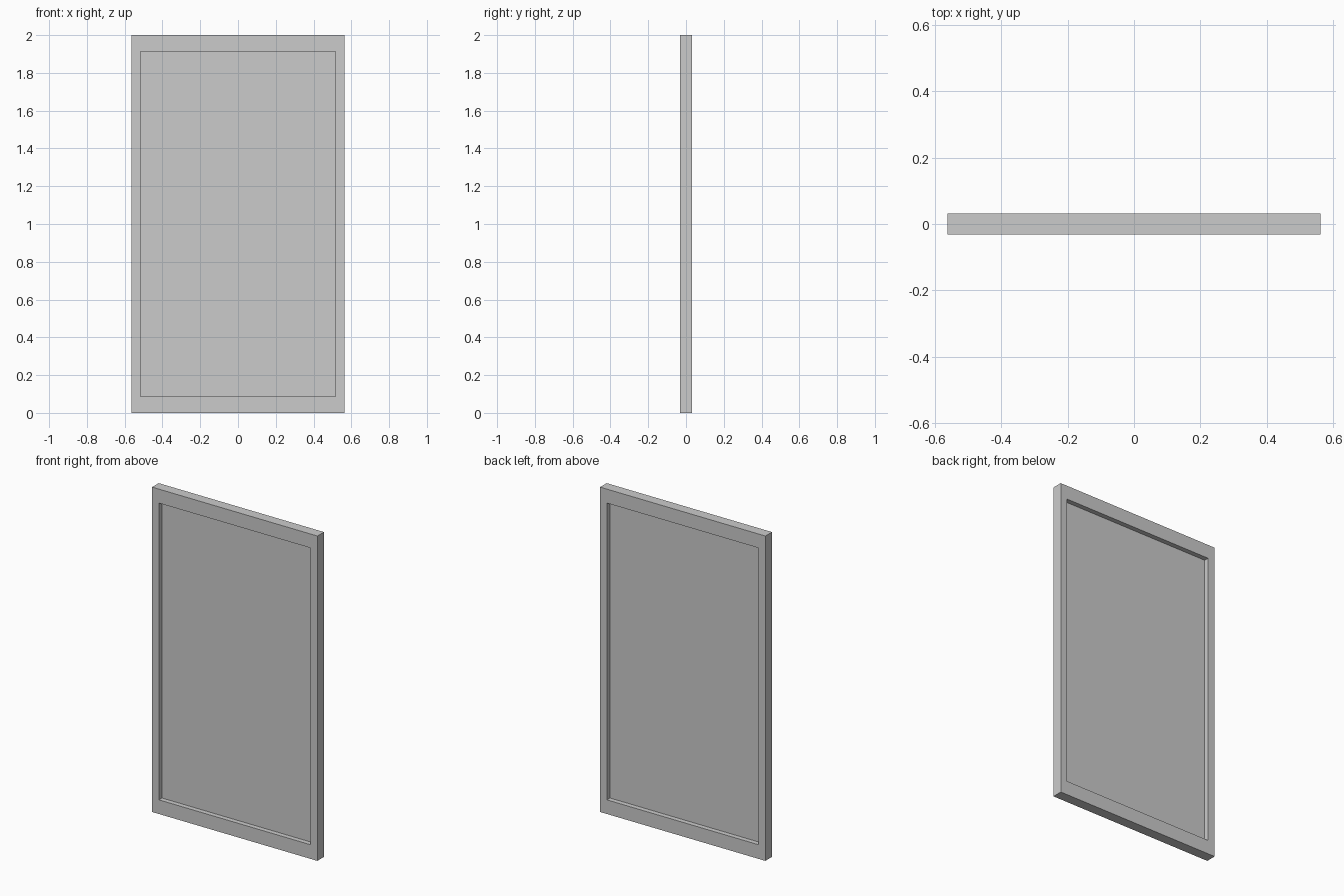
import bpy, bmesh

if "Cube" in bpy.data.objects:
    bpy.data.objects.remove(bpy.data.objects["Cube"])

W, H, T = 0.563, 2.0, 0.032      # half width, height, half thickness
IW, Z0, Z1 = 0.516, 0.087, 1.914  # opening half width, bottom, top
PANEL = 0.002                     # panel half thickness


def rect(bm, w, z0, z1, y):
    return [bm.verts.new((x, y, z)) for x, z in
            ((-w, z0), (w, z0), (w, z1), (-w, z1))]


def finish(name, bm):
    bmesh.ops.recalc_face_normals(bm, faces=bm.faces)
    mesh = bpy.data.meshes.new(name)
    bm.to_mesh(mesh)
    bm.free()
    bpy.context.collection.objects.link(bpy.data.objects.new(name, mesh))


# Frame: rectangular loops bridged into a closed ring
bm = bmesh.new()
loops = [rect(bm, W, 0, H, -T), rect(bm, W, 0, H, T),
         rect(bm, IW, Z0, Z1, T), rect(bm, IW, Z0, Z1, -T)]
for a, b in zip(loops, loops[1:] + loops[:1]):
    for i in range(4):
        j = (i + 1) % 4
        bm.faces.new((a[i], a[j], b[j], b[i]))
finish("frame", bm)

# Thin panel recessed equally from both sides
bm = bmesh.new()
a, b = rect(bm, IW, Z0, Z1, -PANEL), rect(bm, IW, Z0, Z1, PANEL)
bm.faces.new(a)
bm.faces.new(b[::-1])
for i in range(4):
    j = (i + 1) % 4
    bm.faces.new((a[i], b[i], b[j], a[j]))
finish("panel", bm)
